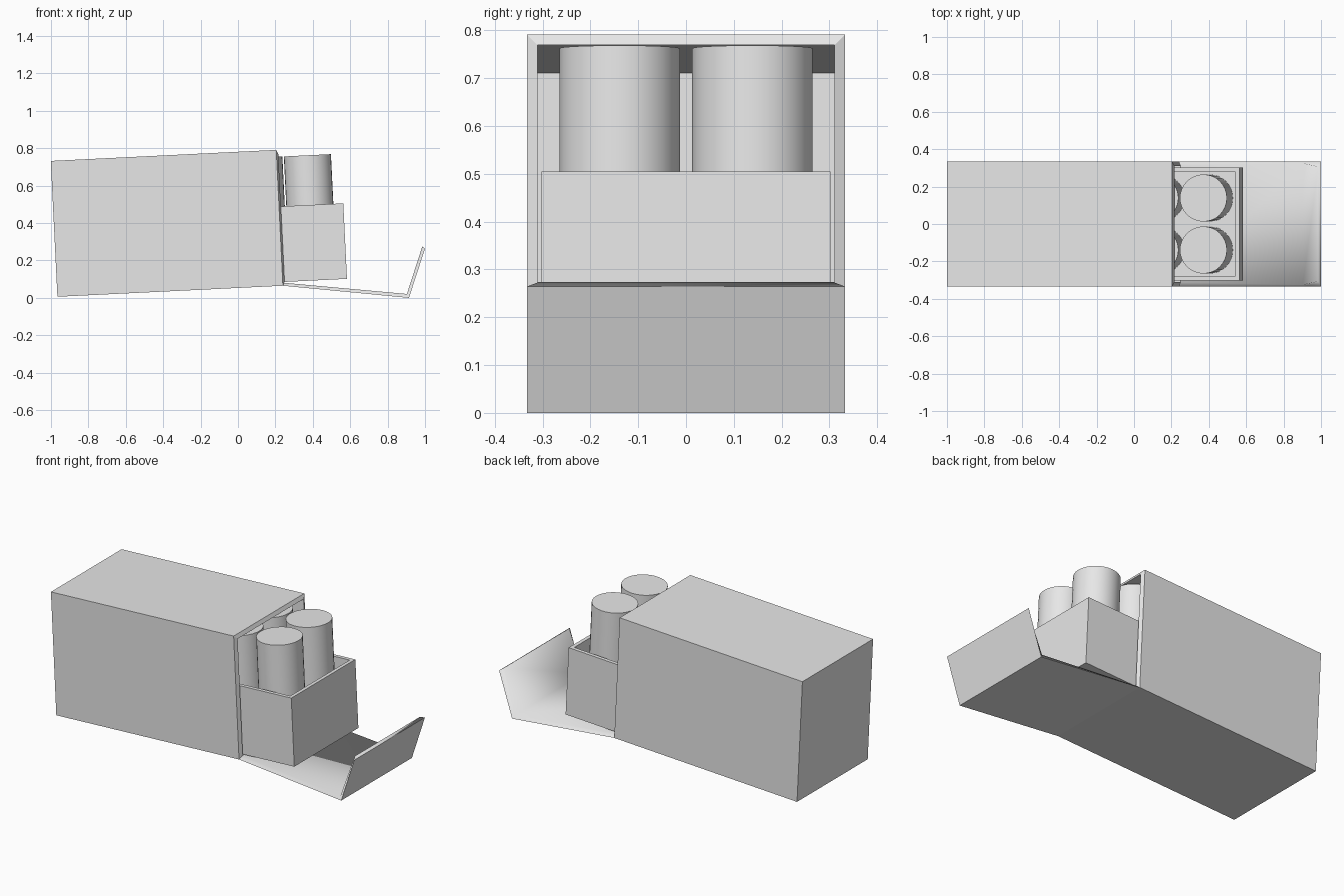
import bpy, bmesh, math
from mathutils import Matrix, Vector

if "Cube" in bpy.data.objects:
    bpy.data.objects.remove(bpy.data.objects["Cube"], do_unlink=True)

grey = bpy.data.materials.new("light_grey")
grey.use_nodes = True
grey.diffuse_color = (0.8, 0.8, 0.8, 1)
grey.node_tree.nodes["Principled BSDF"].inputs["Base Color"].default_value = (0.8, 0.8, 0.8, 1)

# Package frame: origin on the hinge line, tipped up slightly
HINGE = Vector((0.24, 0, 0.065))
TILT = Matrix.Translation(HINGE) @ Matrix.Rotation(math.radians(-2.8), 4, 'Y')


def finish(bm, name, matrix=Matrix()):
    bmesh.ops.recalc_face_normals(bm, faces=bm.faces)
    mesh = bpy.data.meshes.new(name)
    bm.to_mesh(mesh)
    bm.free()
    obj = bpy.data.objects.new(name, mesh)
    obj.matrix_world = matrix
    mesh.materials.append(grey)
    bpy.context.collection.objects.link(obj)
    return obj


def open_box(name, low, high, opening, wall, lip):
    """Hollow box whose face towards `opening` is inset and pushed inside."""
    low, high, opening = Vector(low), Vector(high), Vector(opening)
    bm = bmesh.new()
    bmesh.ops.create_cube(bm, size=1)
    bmesh.ops.scale(bm, vec=high - low, verts=bm.verts)
    bmesh.ops.translate(bm, vec=(low + high) / 2, verts=bm.verts)
    bm.normal_update()
    mouth = max(bm.faces, key=lambda f: f.normal.dot(opening))
    bmesh.ops.inset_region(bm, faces=[mouth], thickness=wall, use_even_offset=True)
    bmesh.ops.translate(bm, vec=opening * lip, verts=mouth.verts)
    depth = abs((high - low).dot(opening)) - wall + lip
    floor = bmesh.ops.extrude_discrete_faces(bm, faces=[mouth])["faces"][0]
    bmesh.ops.translate(bm, vec=-opening * depth, verts=floor.verts)
    return finish(bm, name, TILT)


# Outer sleeve open at the end, and the tray sliding out of it
open_box("sleeve", (-1.207, -0.333, 0), (0, 0.333, 0.727), (1, 0, 0), 0.022, 0.01)
open_box("tray", (-0.795, -0.302, 0.02), (0.344, 0.302, 0.424), (0, 0, 1), 0.022, 0)

# Two lines of canisters standing in the tray
BOTTOM, TOP = 0.042, 0.69
for row in range(4):
    for side, y in (("right", -0.139), ("left", 0.139)):
        bm = bmesh.new()
        bmesh.ops.create_cone(bm, cap_ends=True, segments=32, radius1=0.126,
                              radius2=0.126, depth=TOP - BOTTOM)
        place = Matrix.Translation((0.165 - 0.26 * row, y, (BOTTOM + TOP) / 2))
        for f in bm.faces:
            f.smooth = len(f.verts) == 4
        for e in bm.edges:
            e.smooth = all(len(f.verts) == 4 for f in e.link_faces)
        finish(bm, f"canister_{side}_{row + 1}", TILT @ place)

# Folded end flap: outer skin, slightly narrower inner skin, bevelled rim
outer = [(0.24, 0.065, 0.333), (0.914, 0.0, 0.333), (1.0, 0.264, 0.333)]
inner = [(0.243, 0.081, 0.312), (0.903, 0.021, 0.325), (0.985, 0.274, 0.307)]
bm = bmesh.new()
skin = {}
for key, line in (("outer", outer), ("inner", inner)):
    skin[key] = [[bm.verts.new((x, s * w, z)) for s in (-1, 1)] for x, z, w in line]
o, i = skin["outer"], skin["inner"]
outside = []
for k in range(2):
    outside.append(bm.faces.new((o[k][0], o[k][1], o[k + 1][1], o[k + 1][0])))
    bm.faces.new((i[k][0], i[k + 1][0], i[k + 1][1], i[k][1]))
    for s in (0, 1):
        bm.faces.new((o[k][s], o[k + 1][s], i[k + 1][s], i[k][s]))
for k in (0, 2):
    bm.faces.new((o[k][0], o[k][1], i[k][1], i[k][0]))
for f in bm.faces:
    f.smooth = True
for f in outside:
    for e in f.edges:
        e.smooth = False
finish(bm, "end_flap")
